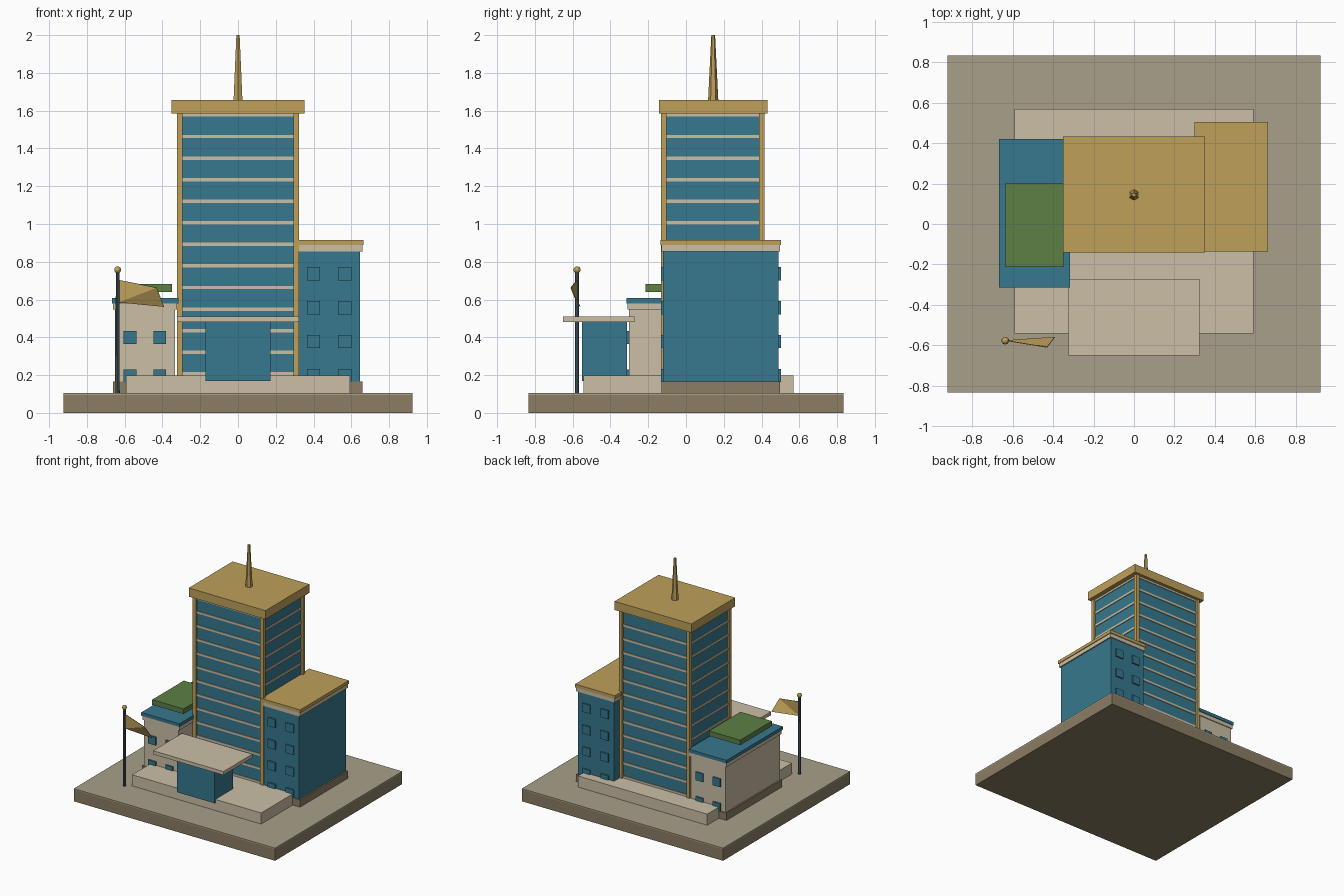
import bpy, bmesh, math

if "Cube" in bpy.data.objects:
    bpy.data.objects.remove(bpy.data.objects["Cube"])


def mat(name, r, g, b):
    lin = lambda c: (c / 255 / 12.92) if c < 11 else ((c / 255 + 0.055) / 1.055) ** 2.4
    m = bpy.data.materials.new(name)
    m.diffuse_color = (lin(r), lin(g), lin(b), 1)
    m.use_nodes = True
    m.node_tree.nodes["Principled BSDF"].inputs["Base Color"].default_value = m.diffuse_color
    return m


TEAL = mat("teal", 55, 120, 142)
GOLD = mat("gold", 190, 160, 90)
CREAM = mat("cream", 203, 191, 166)
BROWN = mat("brown", 140, 125, 100)
PAVING = mat("paving", 168, 160, 138)
GREEN = mat("green", 93, 128, 70)
SLATE = mat("slate", 75, 95, 105)


def box(name, x, y, z, m):
    """Box from (min, max) ranges."""
    bm = bmesh.new()
    bmesh.ops.create_cube(bm, size=1)
    for v in bm.verts:
        for i, (lo, hi) in enumerate((x, y, z)):
            v.co[i] = lo if v.co[i] < 0 else hi
    return finish(name, bm, m)


def finish(name, bm, m):
    me = bpy.data.meshes.new(name)
    bm.to_mesh(me)
    bm.free()
    me.materials.append(m)
    ob = bpy.data.objects.new(name, me)
    bpy.context.collection.objects.link(ob)
    return ob


def rod(name, x, y, z0, z1, r0, r1, n, m):
    bpy.ops.mesh.primitive_cone_add(vertices=n, radius1=r0, radius2=r1, depth=z1 - z0,
                                    location=(x, y, (z0 + z1) / 2))
    ob = bpy.context.object
    ob.name = name
    ob.data.materials.append(m)


# Site slab, paving and podium
box("site_base", (-.923, .923), (-.833, .833), (0, .095), BROWN)
box("site_paving", (-.923, .923), (-.833, .833), (.095, .105), PAVING)
box("podium", (-.592, .592), (-.542, .568), (.105, .197), CREAM)

# Main tower: glass core, floor bands, corner posts, roof and spire
TY = .142
box("tower_glass", (-.307, .307), (TY - .257, TY + .257), (.19, 1.587), TEAL)
for i in range(13):
    z = .207 + i * .1142
    box("floor_band", (-.313, .313), (TY - .263, TY + .263), (z - .009, z + .009), CREAM)
for sx in (-1, 1):
    for sy in (-1, 1):
        px, py = sx * .309, TY + sy * .259
        box("corner_post", (px - .015, px + .015), (py - .015, py + .015), (.19, 1.587), GOLD)
box("tower_roof", (-.352, .352), (-.142, .432), (1.585, 1.657), GOLD)
rod("spire", 0, .144, 1.657, 2.0, .027, .01, 6, GOLD)


def wing(side, x, y, top, wall, cap, win_x, win_z, size):
    """Side building with plinth, cornice, roof cap and front/back windows."""
    grow = lambda r, d: (r[0] - d, r[1] + d)
    box(side + "_wing_plinth", grow(x, .012), grow(y, .007), (.1, .166), BROWN)
    box(side + "_wing_walls", x, y, (.166, top), wall)
    box(side + "_wing_cornice", grow(x, .011), grow(y, .007), (top, top + .033), CREAM)
    box(side + "_wing_roof", grow(x, .017), grow(y, .013), (top + .033, top + .06), cap)
    for wy in y:
        for wx in win_x:
            for wz in win_z:
                box(side + "_wing_window", (wx - size, wx + size), (wy - .011, wy + .011),
                    (wz - size, wz + size), TEAL)


wing("right", (.317, .647), (-.122, .491), .855, TEAL, GOLD,
     (.399, .565), (.198, .378, .557, .737), .035)
wing("left", (-.65, -.333), (-.302, .408), .547, CREAM, TEAL,
     (-.571, -.414), (.196, .4), .034)
box("roof_garden", (-.637, -.35), (-.214, .2), (.64, .682), GREEN)

# Entrance block and canopy
box("entrance", (-.172, .172), (-.551, -.312), (.168, .48), TEAL)
box("entrance_canopy", (-.323, .323), (-.651, -.273), (.48, .51), CREAM)

# Flagpole, ball and swept flag
FX, FY = -.637, -.577
rod("flagpole", FX, FY, .1, .75, .011, .01, 8, SLATE)
bpy.ops.mesh.primitive_uv_sphere_add(segments=10, ring_count=6, radius=.019, location=(FX, FY, .757))
bpy.context.object.name = "pole_ball"
bpy.context.object.data.materials.append(GOLD)
bm = bmesh.new()
a, b, c, d = [bm.verts.new(p) for p in ((FX + .006, FY, .704), (-.43, -.61, .663),
                                        (-.392, -.56, .562), (FX + .006, FY, .585))]
bm.faces.new((a, d, b))
bm.faces.new((d, c, b))
flag = finish("flag", bm, GOLD)
solid = flag.modifiers.new("thickness", 'SOLIDIFY')
solid.thickness = .004
solid.offset = 0
